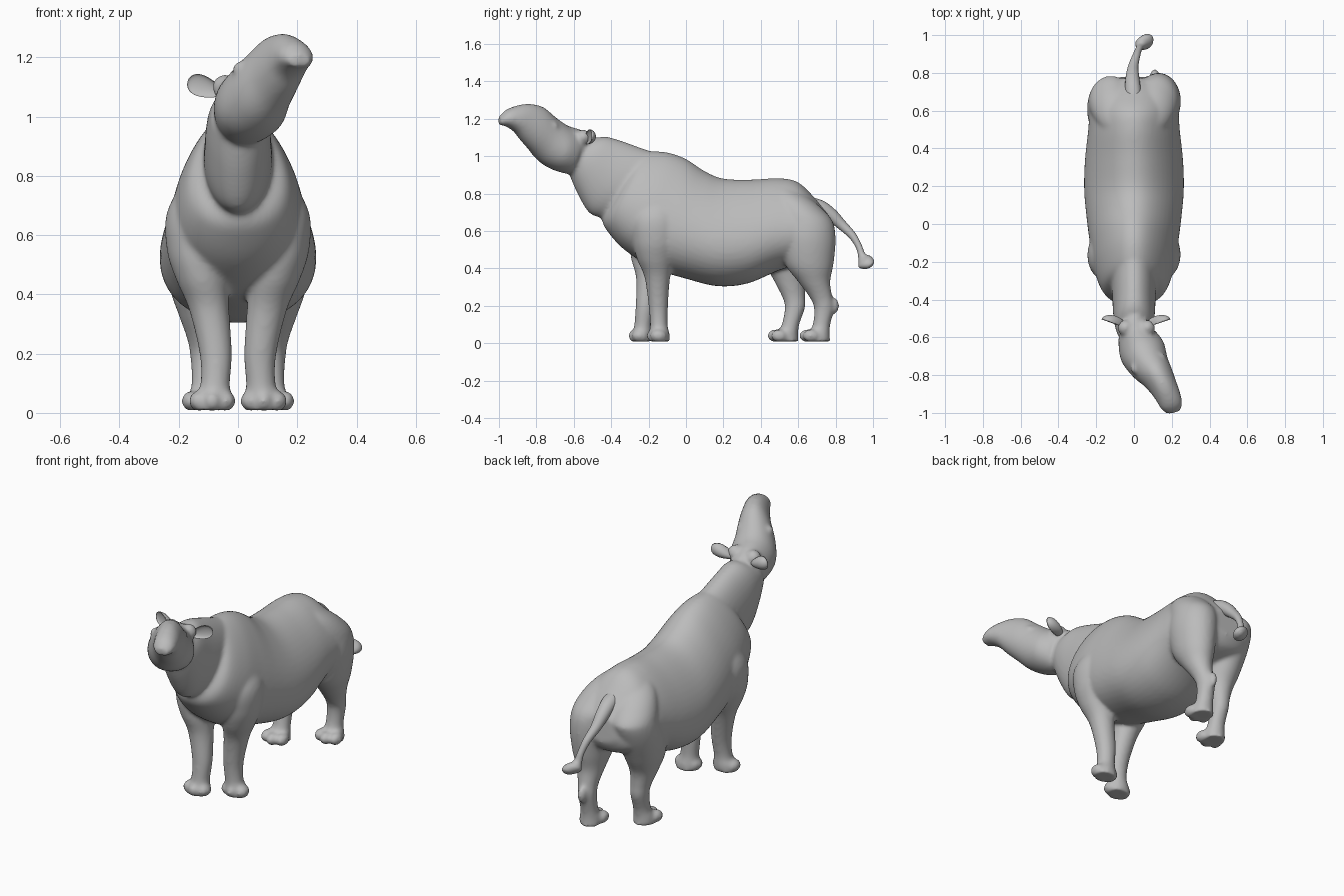
import bpy, bmesh, math
from mathutils import Vector, Matrix

if "Cube" in bpy.data.objects:
    bpy.data.objects.remove(bpy.data.objects["Cube"], do_unlink=True)

hide = bpy.data.materials.new("grey_hide")
hide.use_nodes = True
hide.diffuse_color = (0.5, 0.5, 0.5, 1)
bsdf = hide.node_tree.nodes["Principled BSDF"]
bsdf.inputs["Base Color"].default_value = (0.5, 0.5, 0.5, 1)
bsdf.inputs["Roughness"].default_value = 0.7


def finish(name, bm):
    """Turn a bmesh into a smooth, coloured object."""
    bmesh.ops.recalc_face_normals(bm, faces=bm.faces)
    mesh = bpy.data.meshes.new(name)
    for face in bm.faces:
        face.smooth = True
    bm.to_mesh(mesh)
    bm.free()
    mesh.materials.append(hide)
    obj = bpy.data.objects.new(name, mesh)
    bpy.context.collection.objects.link(obj)
    return obj


def spline(rows, steps=6):
    """Pass a smooth curve through rows of numbers."""
    out = []
    last = len(rows) - 1
    for i in range(last):
        a, b, c, d = (rows[max(0, min(last, i + k))] for k in (-1, 0, 1, 2))
        for s in range(steps):
            t = s / steps
            out.append([q + t / 2 * (r - p + t * (2 * p - 5 * q + 4 * r - u + t * (3 * (q - r) + u - p)))
                        for p, q, r, u in zip(a, b, c, d)])
    out.append(list(rows[-1]))
    return out


def skin(name, rings, egg=0.0, sides=48):
    """Loft closed rings, each given as centre, side axis and up axis."""
    bm = bmesh.new()
    loops = []
    for centre, side, up in rings:
        loop = []
        for k in range(sides):
            a = math.tau * k / sides
            width = math.cos(a) * (1 - egg * math.sin(a))
            loop.append(bm.verts.new(centre + side * width + up * math.sin(a)))
        loops.append(loop)
    for one, two in zip(loops, loops[1:]):
        for k in range(sides):
            n = (k + 1) % sides
            bm.faces.new((one[k], one[n], two[n], two[k]))
    bm.faces.new(loops[0])
    bm.faces.new(loops[-1])
    return finish(name, bm)


def slab_loft(name, rows, egg):
    """Loft from rows of top point, bottom point and half width."""
    rows = spline(rows)
    mids = [(Vector(r[:3]) + Vector(r[3:6])) / 2 for r in rows]
    rings = []
    for i, r in enumerate(rows):
        up = (Vector(r[:3]) - Vector(r[3:6])) / 2
        ahead = mids[min(i + 1, len(mids) - 1)] - mids[max(i - 1, 0)]
        rings.append((mids[i], ahead.cross(up).normalized() * r[6], up))
    return skin(name, rings, egg)


def midline_loft(name, rows, egg):
    return slab_loft(name, [(0, a, b, 0, c, d, w) for a, b, c, d, w in rows], egg)


def ball(name, centre, size):
    bm = bmesh.new()
    bmesh.ops.create_uvsphere(bm, u_segments=24, v_segments=16, radius=1,
                              matrix=Matrix.Translation(centre) @ Matrix.Diagonal((*size, 1)))
    return finish(name, bm)


# Torso: top y, z, bottom y, z, half width
TORSO = [(-.25, 1, -.45, .66, .09), (-.21, 1.025, -.425, .605, .16), (-.1, 1.02, -.33, .5, .203),
         (0, .985, -.17, .4, .226), (.1, .92, 0, .345, .244), (.2, .88, .17, .305, .256),
         (.35, .875, .33, .32, .252), (.5, .882, .5, .39, .235), (.6, .86, .64, .43, .225),
         (.69, .775, .74, .47, .19), (.77, .68, .78, .53, .09)]
# Neck with the loose throat, in the same form
NECK = [(-.52, 1.08, -.63, .92, .09), (-.44, 1.105, -.585, .81, .106), (-.34, 1.08, -.52, .7, .113),
        (-.2, 1.03, -.45, .67, .115), (-.08, 1, -.32, .64, .1)]
parts = [midline_loft("body", TORSO, .26), midline_loft("neck", NECK, 0)]

# Head, turned to its left and raised: top point, bottom point, half width
HEAD = [(0, -.48, 1.1, .02, -.6, .93, .07), (0, -.56, 1.14, .03, -.62, .905, .1),
        (.025, -.64, 1.165, .06, -.7, .925, .122), (.065, -.71, 1.215, .09, -.77, .965, .108),
        (.11, -.77, 1.265, .13, -.83, 1.03, .088), (.15, -.84, 1.28, .16, -.88, 1.085, .074),
        (.175, -.9, 1.272, .182, -.915, 1.13, .067), (.2, -.96, 1.248, .2, -.965, 1.16, .058),
        (.21, -1, 1.21, .21, -.998, 1.165, .035)]
parts.append(slab_loft("head", HEAD, .1))

# Legs: z, centre x, centre y, half width, half depth
FRONT = [(.82, .12, -.14, .04, .06), (.68, .143, -.16, .096, .13), (.55, .14, -.16, .1, .127),
         (.45, .122, -.162, .087, .1), (.35, .098, -.153, .068, .068), (.2, .075, -.148, .055, .052),
         (.1, .077, -.145, .05, .047), (.05, .085, -.142, .062, .054), (.01, .087, -.14, .066, .056)]
HIND = [(.84, .06, .51, .04, .05), (.78, .088, .56, .085, .095), (.72, .107, .605, .108, .122),
        (.65, .122, .643, .117, .142), (.55, .13, .65, .118, .15), (.42, .13, .66, .1, .128),
        (.33, .125, .685, .075, .086), (.25, .118, .72, .054, .062), (.19, .113, .738, .048, .054),
        (.1, .11, .725, .047, .047), (.05, .112, .71, .057, .058), (.01, .112, .71, .06, .062)]


def leg(name, rows, side, stride, bend, toe_reach):
    rings = []
    for z, x, y, rx, ry in spline(rows):
        y += stride * (1 - min(1, z / .65) ** bend)
        rings.append((Vector((x * side, y, z)), Vector((rx, 0, 0)), Vector((0, ry, 0))))
    parts.append(skin(name, rings))
    foot = rings[-1][0]
    for k in (-1, 0, 1):
        toe = foot + Vector((k * .047, -toe_reach + abs(k) * .02, .03))
        parts.append(ball(name + "_toe", toe, (.032, .044, .034)))


for label, side, front_stride, hind_stride in (("left", 1, 0, 0), ("right", -1, -.1, -.17)):
    leg(label + "_front_leg", FRONT, side, front_stride, 1, .028)
    leg(label + "_hind_leg", HIND, side, hind_stride, 2, .062)
parts.append(ball("hock", (.11, .79, .2), (.024, .03, .045)))

# Brows and ear roots on both sides of the skull
for x, y in ((.008, -.765), (.14, -.71)):
    parts.append(ball("brow", (x, y, 1.16), (.028, .03, .026)))
for x in (-.045, .07):
    parts.append(ball("ear_root", (x, -.55, 1.1), (.042, .042, .042)))

# Blend the overlapping masses into one hide
bpy.ops.object.select_all(action="DESELECT")
for part in parts:
    part.select_set(True)
body = parts[0]
bpy.context.view_layer.objects.active = body
bpy.ops.object.join()
blend = body.modifiers.new("blend", "REMESH")
blend.mode = "VOXEL"
blend.voxel_size = .01
blend.use_smooth_shade = True
relax = body.modifiers.new("relax", "SMOOTH")
relax.factor = .5
relax.iterations = 10


# Ears: leaf shells with a hollow front
def ear(name, base, tip, spread):
    base, tip = Vector(base), Vector(tip)
    bm = bmesh.new()
    bmesh.ops.create_uvsphere(bm, u_segments=28, v_segments=18, radius=1)
    for v in bm.verts:
        if v.co.y < 0:
            v.co.y *= -.35
        v.co.z *= .75 + .35 * v.co.x
    along = tip - base
    x_axis = along.normalized()
    y_axis = Vector((0, 1, .1)).cross(x_axis).cross(x_axis).normalized() * -1
    z_axis = x_axis.cross(y_axis)
    frame = Matrix((x_axis * along.length / 2, y_axis * .042, z_axis * spread)).transposed()
    bmesh.ops.transform(bm, matrix=Matrix.Translation((base + tip) / 2) @ frame.to_4x4(), verts=bm.verts)
    finish(name, bm)


ear("right_ear", (-.045, -.55, 1.075), (-.17, -.505, 1.12), .045)
ear("left_ear", (.06, -.55, 1.075), (.192, -.505, 1.12), .045)

# Tail with a tuft: x, y, z, radius
TAIL = [(0, .6, .765, .04), (-.005, .7, .735, .042), (-.008, .77, .69, .037), (-.005, .83, .635, .028),
        (.012, .89, .575, .021), (.025, .925, .515, .018), (.035, .94, .465, .024),
        (.052, .957, .435, .044), (.07, .982, .418, .032), (.075, .992, .41, .01)]
rings = []
for x, y, z, r in spline(TAIL):
    rings.append((Vector((x, y, z)), Vector((r, 0, 0)), Vector((0, r * .75, r * .65))))
skin("tail", rings, sides=20)
